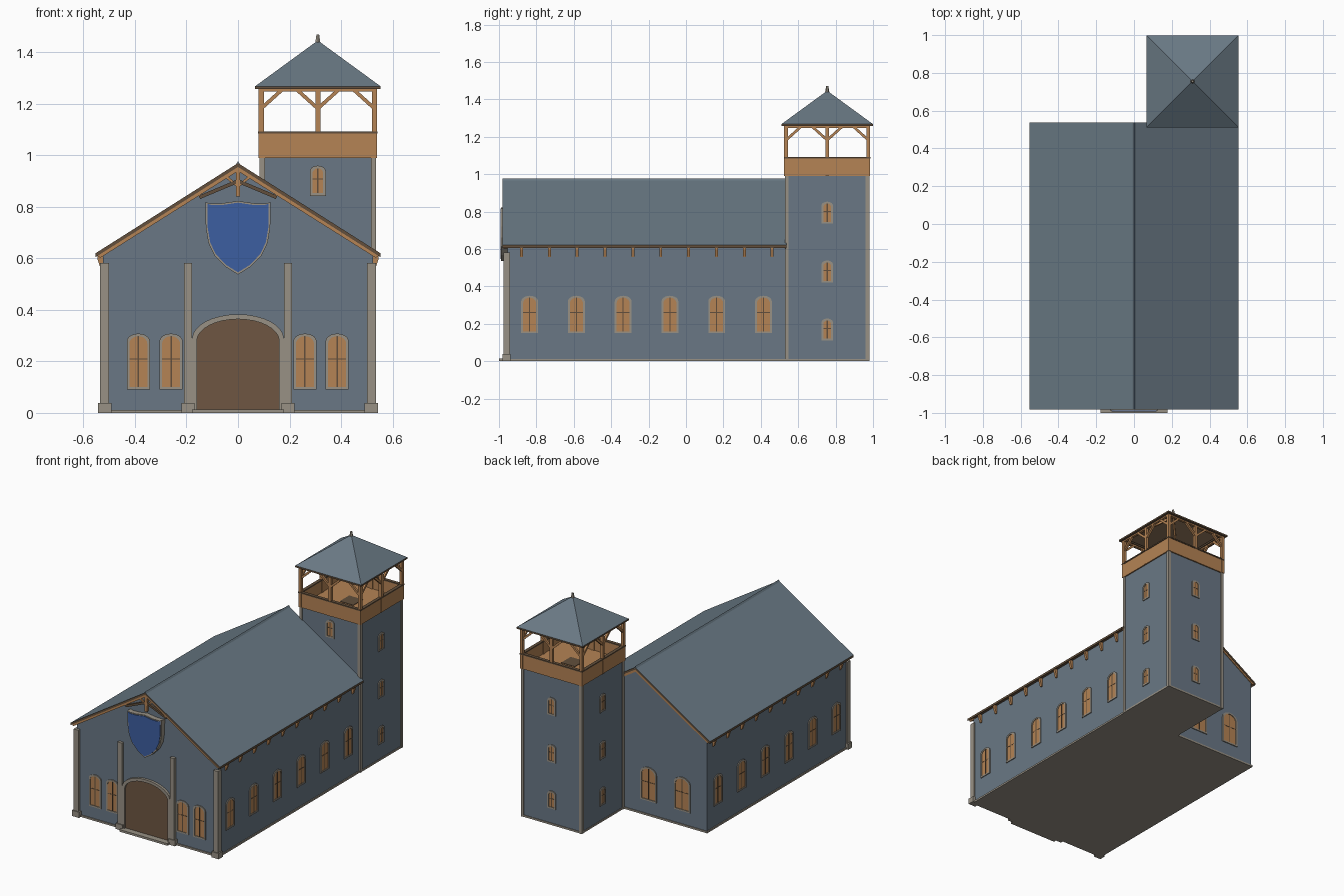
import bpy, bmesh, math
from mathutils import Vector, Matrix

cube = bpy.data.objects.get("Cube")
if cube:
    bpy.data.objects.remove(cube, do_unlink=True)


def mat(name, *rgb):
    lin = [(c / 255) ** 2.2 for c in rgb] + [1]
    m = bpy.data.materials.new(name)
    m.use_nodes = True
    m.diffuse_color = lin
    m.node_tree.nodes["Principled BSDF"].inputs["Base Color"].default_value = lin
    return m


WALL = mat("blue grey plaster", 105, 119, 132)
ROOF = mat("slate roof", 105, 120, 131)
STONE = mat("tan stone", 151, 144, 132)
WOOD = mat("warm wood", 179, 130, 85)
DARK = mat("dark wood", 98, 80, 62)
DOOR = mat("door brown", 110, 87, 68)
BLUE = mat("shield blue", 63, 95, 160)


def finish(name, bm, *mats):
    bmesh.ops.recalc_face_normals(bm, faces=bm.faces)
    me = bpy.data.meshes.new(name)
    bm.to_mesh(me)
    bm.free()
    for m in mats:
        me.materials.append(m)
    ob = bpy.data.objects.new(name, me)
    bpy.context.collection.objects.link(ob)
    return ob


def add_prism(bm, pts, y0, y1, mi=0):
    """Solid from an (x, z) outline stretched along y."""
    a = [bm.verts.new((x, y0, z)) for x, z in pts]
    b = [bm.verts.new((x, y1, z)) for x, z in pts]
    n = len(pts)
    faces = [bm.faces.new(a), bm.faces.new(b[::-1])]
    faces += [bm.faces.new((a[i], b[i], b[(i + 1) % n], a[(i + 1) % n])) for i in range(n)]
    for f in faces:
        f.material_index = mi


def add_ring(bm, outer, inner, y0, y1, mi=0):
    """Frame between two outlines with equal point counts."""
    loops = [[bm.verts.new((x, y, z)) for x, z in pts]
             for pts, y in ((outer, y1), (outer, y0), (inner, y0), (inner, y1))]
    n = len(outer)
    for k in range(4):
        p, q = loops[k], loops[(k + 1) % 4]
        for i in range(n):
            j = (i + 1) % n
            bm.faces.new((p[i], p[j], q[j], q[i])).material_index = mi


def prism(name, pts, y0, y1, m):
    bm = bmesh.new()
    add_prism(bm, pts, y0, y1)
    return finish(name, bm, m)


def rect(x0, x1, z0, z1):
    return [(x0, z0), (x1, z0), (x1, z1), (x0, z1)]


def box(name, x0, x1, y0, y1, z0, z1, m):
    return prism(name, rect(x0, x1, z0, z1), y0, y1, m)


def beam(name, p, q, w, m):
    p, q = Vector(p), Vector(q)
    d = q - p
    bm = bmesh.new()
    bmesh.ops.create_cube(bm, size=1)
    turn = d.to_track_quat('Z', 'Y').to_matrix().to_4x4()
    bm.transform(Matrix.Translation((p + q) / 2) @ turn @ Matrix.Diagonal((w, w, d.length, 1)))
    return finish(name, bm, m)


def arch(half, z0, z1, rise, steps=10):
    """Opening outline with an elliptical head."""
    head = [(half * math.cos(math.pi * i / steps),
             z1 - rise + rise * math.sin(math.pi * i / steps)) for i in range(steps + 1)]
    return [(-half, z0), (half, z0)] + head


def window(name, x, y, turn, w, z0, z1, rise=0.03):
    t, h = 0.01, w / 2
    mid = z0 + (z1 - z0) * 0.55
    bm = bmesh.new()
    add_ring(bm, arch(h, z0, z1, rise), arch(h - t, z0 + t, z1 - t, rise), -0.006, 0.002, 0)
    add_prism(bm, arch(h - t, z0 + t, z1 - t, rise), -0.002, 0.002, 1)
    add_prism(bm, rect(-0.003, 0.003, z0 + t, z1 - t), -0.004, 0, 2)
    add_prism(bm, rect(t - h, h - t, mid - 0.002, mid + 0.002), -0.0035, 0, 2)
    bm.transform(Matrix.Translation((x, y, 0)) @ Matrix.Rotation(math.radians(turn), 4, 'Z'))
    return finish(name, bm, STONE, WOOD, DARK)


# Nave body and plinths
FRONT, BACK, SIDE = -0.955, 0.53, 0.525
prism("nave_walls", [(-SIDE, 0.005), (SIDE, 0.005), (SIDE, 0.615), (0, 0.95), (-SIDE, 0.615)],
      FRONT, BACK, WALL)
box("nave_plinth", -0.531, 0.531, -0.962, 0.535, 0, 0.012, STONE)

# Nave roof: slate on top, timber on edges and underside
bm = bmesh.new()
add_prism(bm, [(-0.553, 0.62), (0, 0.97), (0.553, 0.62), (0.553, 0.605), (0, 0.955), (-0.553, 0.605)],
          -0.982, 0.538)
roof = finish("nave_roof", bm, ROOF, DARK)
for f in roof.data.polygons:
    f.material_index = 0 if f.normal.z > 0.1 else 1
prism("ridge_cap", [(-0.01, 0.962), (0, 0.977), (0.01, 0.962)], -0.982, 0.538, ROOF)

# Barge boards on both gables
for label, y0, y1 in (("front", -0.977, -0.955), ("back", 0.528, 0.535)):
    prism(label + "_barge_board", [(-0.545, 0.61), (0, 0.957), (0.545, 0.61),
                                   (0.535, 0.602), (0, 0.939), (-0.535, 0.602)], y0, y1, WOOD)

# Gable truss
box("truss_post", -0.008, 0.008, -0.976, -0.96, 0.84, 0.945, WOOD)
for s in (-1, 1):
    beam("truss_tie", (s * 0.15, -0.968, 0.837), (0, -0.968, 0.9), 0.014, DARK)
    beam("truss_strut", (0, -0.968, 0.88), (s * 0.05, -0.968, 0.92), 0.01, WOOD)

# Eave brackets
for s in (-1, 1):
    for i in range(10):
        y = -0.88 + i * 0.149
        prism("eave_bracket", [(s * x, z) for x, z in
                               ((0.52, 0.556), (0.532, 0.556), (0.545, 0.595), (0.545, 0.61), (0.52, 0.615))],
              y - 0.008, y + 0.008, WOOD)

# Front pilasters with foot blocks
for s in (-1, 1):
    for a, b in ((0.178, 0.21), (0.5, 0.535)):
        x0, x1 = sorted((s * a, s * b))
        box("pilaster", x0, x1, -0.975, -0.94, 0, 0.582, STONE)
        box("pilaster_foot", x0 - 0.009, x1 + 0.009, -0.981, -0.938, 0, 0.038, STONE)

# Arched door and step
box("door_step", -0.178, 0.178, -1, -0.95, 0, 0.014, STONE)
prism("door", arch(0.16, 0.012, 0.364, 0.085, 16), -0.96, -0.953, DOOR)
bm = bmesh.new()
add_ring(bm, arch(0.178, 0.01, 0.383, 0.095, 16), arch(0.16, 0.01, 0.364, 0.085, 16), -0.972, -0.953)
finish("door_frame", bm, STONE)

# Shield plaque
half = [(0.062, 0.814), (0.108, 0.813), (0.127, 0.819), (0.125, 0.72), (0.115, 0.66),
        (0.092, 0.612), (0.05, 0.568)]
outer = [(0, 0.823)] + half + [(0, 0.537)] + [(-x, z) for x, z in reversed(half)]
inner = [(x * 0.94, 0.7 + (z - 0.7) * 0.945) for x, z in outer]
bm = bmesh.new()
add_ring(bm, outer, inner, -0.988, -0.952, 0)
add_prism(bm, inner, -0.992, -0.952, 1)
finish("shield_plaque", bm, STONE, BLUE)

# Nave windows
for x in (-0.387, -0.26, 0.26, 0.385):
    window("front_window", x, FRONT, 0, 0.09, 0.09, 0.308)
for i in range(6):
    for s in (-1, 1):
        window("side_window", s * SIDE, -0.836 + i * 0.25, s * 90, 0.09, 0.15, 0.35)
for x in (-0.345, -0.095):
    window("back_window", x, BACK, 180, 0.12, 0.1, 0.325, 0.045)

# Tower shaft, corner strips and windows
CX, CY, R = 0.31, 0.755, 0.22
box("tower_walls", CX - R, CX + R, CY - R, CY + R, 0.005, 0.995, WALL)
box("tower_plinth", CX - R - 0.004, CX + R + 0.004, CY - R, CY + R + 0.004, 0, 0.012, STONE)
for sx in (-1, 1):
    for sy in (-1, 1):
        x, y = CX + sx * 0.216, CY + sy * 0.216
        box("tower_corner", x - 0.01, x + 0.01, y - 0.01, y + 0.01, 0, 0.995, STONE)
for turn, dx, dy in ((90, R, 0), (180, 0, R), (-90, -R, 0)):
    for z in (0.11, 0.42, 0.735):
        window("tower_window", CX + dx, CY + dy, turn, 0.062, z, z + 0.118, 0.022)
window("tower_front_window", CX, CY - R, 0, 0.062, 0.843, 0.96, 0.022)


def square_ring(name, r0, r1, z0, z1, m):
    """Flat square frame around the tower axis, from z0 up to z1."""
    bm = bmesh.new()
    add_ring(bm, rect(-r0, r0, -r0, r0), rect(-r1, r1, -r1, r1), z0, z1)
    bm.transform(Matrix.Translation((CX, CY, 0)) @ Matrix.Rotation(math.pi / 2, 4, 'X'))
    return finish(name, bm, m)


# Belfry floor, parapet and rail
box("belfry_floor", CX - 0.222, CX + 0.222, CY - 0.222, CY + 0.222, 0.992, 1.005, WOOD)
box("floor_hatch", CX - 0.05, CX + 0.05, CY - 0.05, CY + 0.05, 1.0, 1.008, DARK)
square_ring("belfry_parapet", 0.228, 0.214, 0.99, 1.084, WOOD)
square_ring("belfry_rail", 0.232, 0.21, 1.084, 1.092, DARK)
square_ring("belfry_top_plate", 0.228, 0.212, 1.248, 1.258, WOOD)

# Belfry posts and braces
P = 0.22
for ix in (-1, 0, 1):
    for iy in (-1, 0, 1):
        if ix or iy:
            x, y = CX + ix * P, CY + iy * P
            box("belfry_post", x - 0.01, x + 0.01, y - 0.01, y + 0.01, 0.99, 1.257, WOOD)
for k in range(4):
    spin = Matrix.Rotation(k * math.pi / 2, 3, 'Z')
    for a, b in ((-P, -0.14), (0, -0.08), (0, 0.08), (P, 0.14)):
        p, q = (Vector((CX, CY, 0)) + spin @ Vector((u, -P, z)) for u, z in ((a, 1.182), (b, 1.254)))
        beam("belfry_brace", p, q, 0.014, WOOD)


def pyramid(name, r, z0, z1, m):
    bm = bmesh.new()
    base = [bm.verts.new((CX + x, CY + y, z0)) for x, y in rect(-r, r, -r, r)]
    tip = bm.verts.new((CX, CY, z1))
    for i in range(4):
        bm.faces.new((base[i], base[(i + 1) % 4], tip))
    return finish(name, bm, m)


# Tower roof with timber lining, hip rafters and finial
square_ring("tower_eave", 0.244, 0.205, 1.257, 1.268, DARK)
pyramid("tower_roof", 0.244, 1.268, 1.446, ROOF)
pyramid("tower_roof_lining", 0.235, 1.264, 1.435, DARK)
for sx in (-1, 1):
    for sy in (-1, 1):
        beam("hip_rafter", (CX + sx * 0.215, CY + sy * 0.215, 1.264), (CX, CY, 1.42), 0.012, WOOD)
bm = bmesh.new()
bmesh.ops.create_cone(bm, cap_ends=True, segments=6, radius1=0.012, radius2=0.006, depth=0.036,
                      matrix=Matrix.Translation((CX, CY, 1.452)))
finish("finial", bm, STONE)
